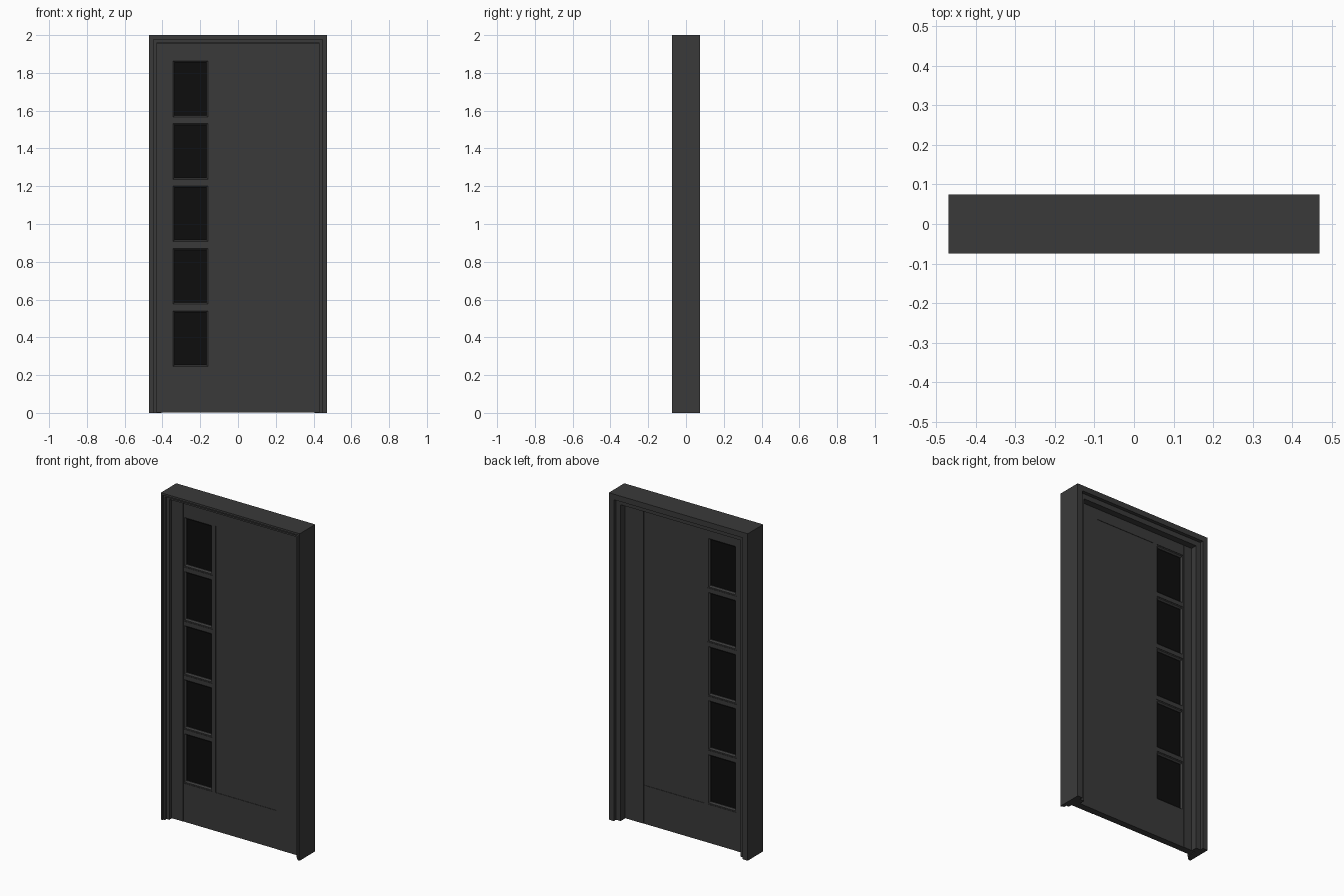
import bpy, bmesh

if "Cube" in bpy.data.objects:
    bpy.data.objects.remove(bpy.data.objects["Cube"])

def material(name, v):
    m = bpy.data.materials.new(name)
    m.diffuse_color = (v, v, v, 1)
    m.use_nodes = True
    m.node_tree.nodes["Principled BSDF"].inputs["Base Color"].default_value = m.diffuse_color
    return m

PAINT = material("dark_paint", 0.042)
GLASS = material("black_glass", 0.004)

def finish(bm, name, mat):
    bmesh.ops.recalc_face_normals(bm, faces=bm.faces[:])
    me = bpy.data.meshes.new(name)
    bm.to_mesh(me)
    bm.free()
    me.materials.append(mat)
    ob = bpy.data.objects.new(name, me)
    bpy.context.collection.objects.link(ob)
    return ob

def box(name, x, y, z, mat=PAINT):
    """Box from (min, max) pairs on each axis."""
    bm = bmesh.new()
    bmesh.ops.create_cube(bm, size=1)
    for v in bm.verts:
        v.co = [(a[0] + a[1]) / 2 + c * (a[1] - a[0]) for a, c in zip((x, y, z), v.co)]
    return finish(bm, name, mat)

def moulding(name, x, z, profile, closed):
    """Mitred sweep of (inset, y) points round a rectangle, or three sides of it."""
    bm = bmesh.new()
    corners = [(x[0], z[0], 1, int(closed)), (x[0], z[1], 1, -1),
               (x[1], z[1], -1, -1), (x[1], z[0], -1, int(closed))]
    rings = [[bm.verts.new((cx + sx * o, y, cz + sz * o)) for o, y in profile]
             for cx, cz, sx, sz in corners]
    n = len(profile)
    for i in range(4 if closed else 3):
        a, b = rings[i], rings[(i + 1) % 4]
        for j in range(n):
            k = (j + 1) % n
            bm.faces.new((a[j], a[k], b[k], b[j]))
    if not closed:
        bm.faces.new(rings[0])
        bm.faces.new(rings[3])
    return finish(bm, name, PAINT)

# Door frame with stepped front edge and a stop behind the leaf
moulding("door_frame", (-0.47, 0.47), (0, 2), [
    (0, -0.075), (0.012, -0.075), (0.012, -0.068), (0.022, -0.068), (0.022, -0.05),
    (0.04, -0.05), (0.04, 0.013), (0.065, 0.013), (0.065, 0.053), (0.034, 0.053),
    (0.034, 0.075), (0, 0.075)], False)

# Door leaf: stiles, rails and the large flat panel
FACE, RAIL, PANEL = (-0.03, 0.013), (-0.0285, 0.0115), (-0.026, 0.009)
Z0, Z1, TOP = 0.238, 1.87, 1.957
XL, XB, XM, XR = -0.35, -0.153, -0.132, 0.277
box("left_stile", (-0.428, XL), FACE, (0.003, TOP))
box("right_stile", (XR, 0.428), FACE, (0.003, TOP))
box("top_rail", (XL, XR), RAIL, (Z1, TOP))
box("bottom_rail", (XL, XR), RAIL, (0.003, Z0))
box("mullion", (XB, XM), RAIL, (Z0, Z1))
box("door_panel", (XM, XR), PANEL, (Z0, Z1))

# Column of five glazed lights with sloped beads and glazing bars
BAR, COUNT = 0.021, 5
H = (Z1 - Z0 - BAR * (COUNT - 1)) / COUNT
BEAD = [(0, -0.026), (0.007, -0.026), (0.015, -0.018), (0.015, 0.001), (0.007, 0.009), (0, 0.009)]
for i in range(COUNT):
    z = Z0 + i * (H + BAR)
    moulding(f"glazing_bead_{i + 1}", (XL, XB), (z, z + H), BEAD, True)
    box(f"glass_pane_{i + 1}", (XL + 0.01, XB - 0.01), (-0.014, -0.003), (z + 0.01, z + H - 0.01), GLASS)
    if i < COUNT - 1:
        box(f"glazing_bar_{i + 1}", (XL, XB), RAIL, (z + H, z + H + BAR))
